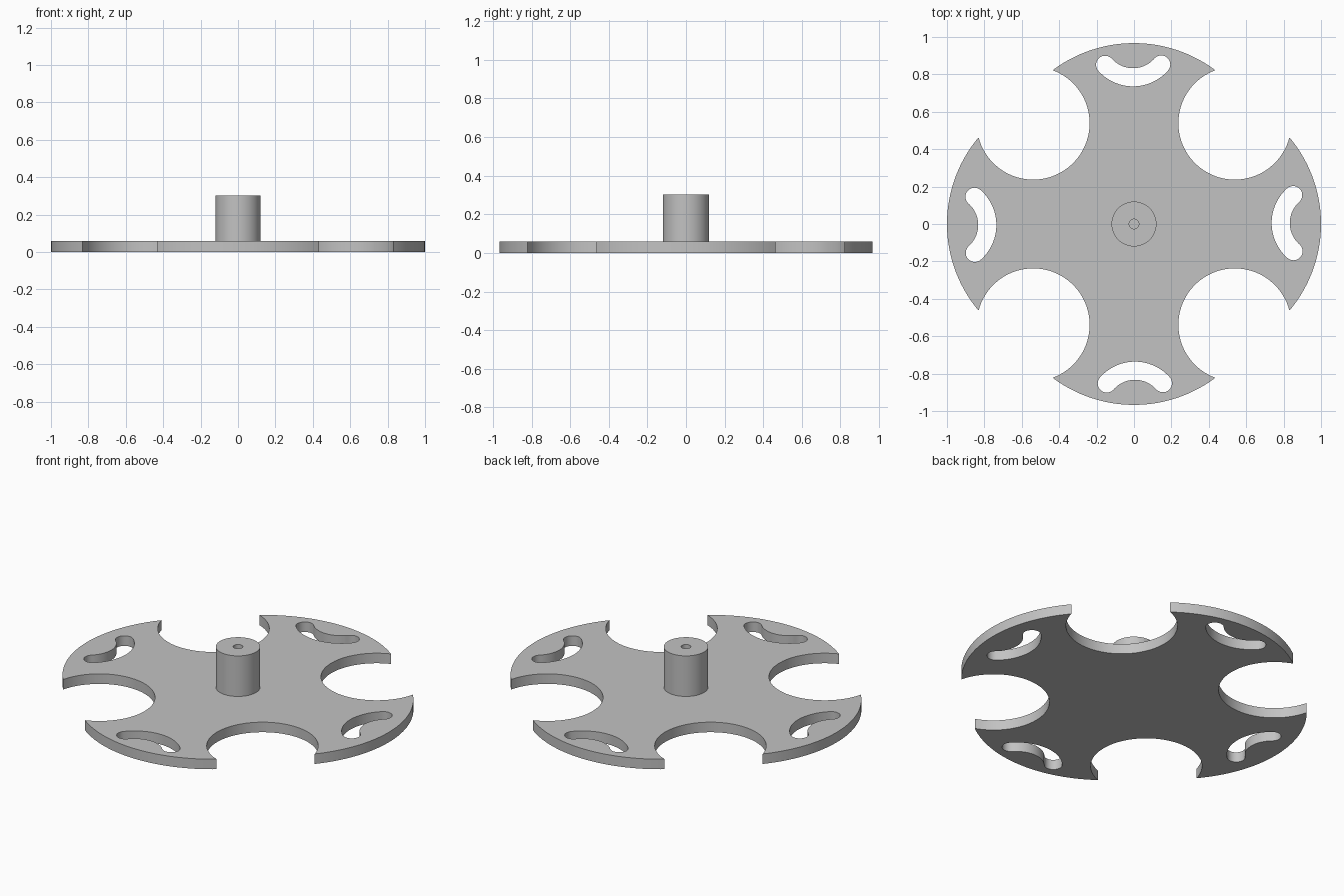
import bpy
import bmesh
from math import sin, cos, atan2, hypot, radians, pi
from mathutils import Matrix, Vector

THICK = 0.06
HUB_TOP = 0.302

cube = bpy.data.objects.get("Cube")
if cube:
    bpy.data.objects.remove(cube, do_unlink=True)

grey = bpy.data.materials.new("plain_grey")
grey.use_nodes = True
colour = (0.54, 0.54, 0.54, 1)
grey.diffuse_color = colour
grey.node_tree.nodes["Principled BSDF"].inputs["Base Color"].default_value = colour


def arc(cx, cy, r, a0, a1, n):
    """Points along an arc, both ends included."""
    steps = [a0 + (a1 - a0) * i / n for i in range(n + 1)]
    return [Vector((cx + r * cos(a), cy + r * sin(a))) for a in steps]


def clean(points):
    """Drop repeated neighbours from a closed loop."""
    return [p for i, p in enumerate(points) if (p - points[i - 1]).length > 1e-4]


def finish(name, bm):
    bmesh.ops.recalc_face_normals(bm, faces=bm.faces)
    mesh = bpy.data.meshes.new(name)
    bm.to_mesh(mesh)
    bm.free()
    mesh.materials.append(grey)
    obj = bpy.data.objects.new(name, mesh)
    bpy.context.collection.objects.link(obj)
    bpy.ops.object.select_all(action="DESELECT")
    obj.select_set(True)
    bpy.context.view_layer.objects.active = obj
    bpy.ops.object.shade_smooth_by_angle(angle=radians(30))
    return obj


# Plate outline: one quadrant of rim, round cutout and rim, then mirrored
side_tip, end_tip = Vector((0.831, 0.463)), Vector((0.434, 0.823))
side_c, end_c, bite = 0.281, 0.241, 0.539
bite_r = hypot(side_tip.x - bite, side_tip.y - bite)
quarter = arc(side_c, 0, 1 - side_c, 0, atan2(side_tip.y, side_tip.x - side_c), 20)
quarter += arc(bite, bite, bite_r,
               atan2(side_tip.y - bite, side_tip.x - bite),
               atan2(end_tip.y - bite, end_tip.x - bite) - 2 * pi, 56)
quarter += arc(0, end_c, 0.967 - end_c,
               atan2(end_tip.y - end_c, end_tip.x), pi / 2, 20)
outline = []
for sx, sy in ((1, 1), (-1, 1), (-1, -1), (1, -1)):
    part = [Vector((p.x * sx, p.y * sy)) for p in quarter]
    outline += part if sx == sy else part[::-1]

# Curved slot with round ends, bending outward on the +x arm
slot_c, inner, outer, spread = 0.985, 0.152, 0.249, radians(48.4)
mid, cap = (inner + outer) / 2, (outer - inner) / 2
lo, hi = pi - spread, pi + spread
slot = arc(slot_c, 0, outer, lo, hi, 28)
slot += arc(slot_c + mid * cos(hi), mid * sin(hi), cap, hi, hi + pi, 16)
slot += arc(slot_c, 0, inner, hi, lo, 28)
slot += arc(slot_c + mid * cos(lo), mid * sin(lo), cap, lo + pi, lo + 2 * pi, 16)

loops = [outline]
for k in range(4):
    turn = Matrix.Rotation(k * pi / 2 + radians(0.3), 2)
    loops.append([turn @ p for p in slot])

# Plate: fill the outline around the slots and extrude it
bm = bmesh.new()
edges = []
for loop in loops:
    verts = [bm.verts.new((p.x, p.y, 0)) for p in clean(loop)]
    edges += [bm.edges.new((verts[i - 1], v)) for i, v in enumerate(verts)]
bmesh.ops.triangle_fill(bm, use_beauty=True, edges=edges, normal=(0, 0, 1))
new = bmesh.ops.extrude_face_region(bm, geom=bm.faces[:], use_keep_orig=True)["geom"]
bmesh.ops.translate(bm, vec=(0, 0, THICK),
                    verts=[g for g in new if isinstance(g, bmesh.types.BMVert)])
finish("plate", bm)

# Hub: a tube standing on the plate, with a narrow bore
bm = bmesh.new()
profile = [(0.026, THICK), (0.026, HUB_TOP), (0.12, HUB_TOP), (0.12, THICK)]
verts = [bm.verts.new((r, 0, z)) for r, z in profile]
edges = [bm.edges.new(pair) for pair in zip(verts, verts[1:])]
bmesh.ops.spin(bm, geom=verts + edges, cent=(0, 0, 0), axis=(0, 0, 1),
               angle=2 * pi, steps=64, use_merge=True)
bmesh.ops.remove_doubles(bm, verts=bm.verts, dist=1e-5)
# Closed underside keeps the tube solid
bottom = [e for e in bm.edges if e.is_boundary]
bmesh.ops.bridge_loops(bm, edges=bottom)
finish("hub", bm)
